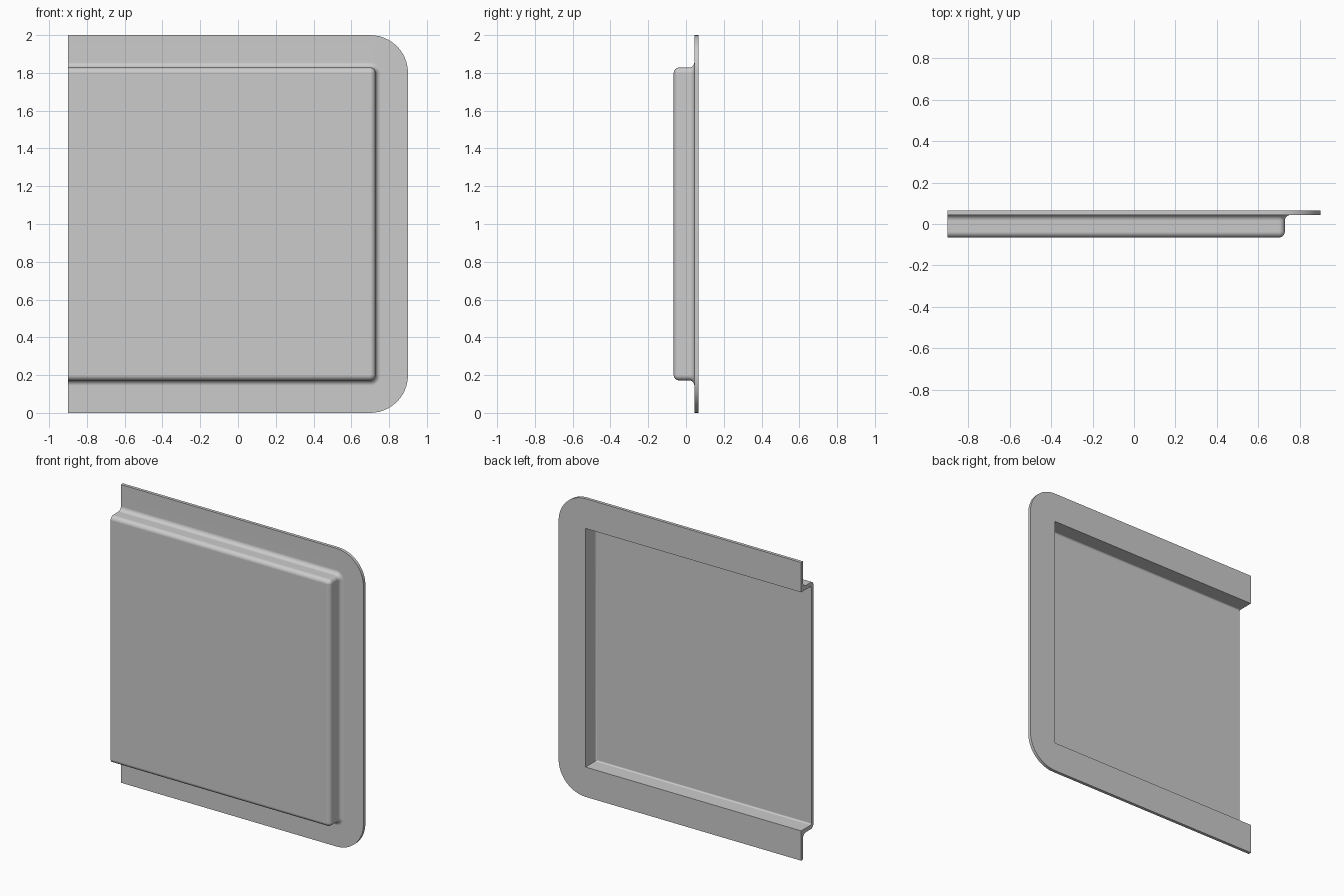
import bpy, bmesh, math

cube = bpy.data.objects.get("Cube")
if cube:
    bpy.data.objects.remove(cube, do_unlink=True)

HALF_W, HEIGHT = 0.9, 2.0
RIM = 0.2                  # rim width and outer corner radius
FRONT, BACK = -0.065, 0.065
SHEET = 0.021              # sheet thickness
ROUND = 0.028              # outer bend radius
INNER = 0.01               # inner bend radius
STEPS, CORNER = 6, 12


def arc(cm, cy, r, a0, a1):
    """Arc points (inset from the outline, y)."""
    angles = [math.radians(a0 + (a1 - a0) * i / STEPS) for i in range(STEPS + 1)]
    return [(cm + r * math.cos(a), cy + r * math.sin(a)) for a in angles]


def outline(inset):
    """U-shaped path, open at the left end, with rounded right corners."""
    r = RIM - inset
    cx = HALF_W - RIM
    pts = [(-HALF_W, inset)]
    for cz, start in ((RIM, -90), (HEIGHT - RIM, 0)):
        for i in range(CORNER + 1):
            a = math.radians(start + 90 * i / CORNER)
            if r > 0:
                dx, dz = math.cos(a), math.sin(a)
            else:
                dx, dz = 1, (-1 if start < 0 else 1)    # mitred inner corner
            pts.append((cx + r * dx, cz + r * dz))
    pts.append((-HALF_W, HEIGHT - inset))
    return pts


# Section from the inner floor, round the rim, to the front face
floor_y, rim_y = FRONT + SHEET, BACK - SHEET
wall = RIM - ROUND
section = arc(RIM + INNER, floor_y + INNER, INNER, 270, 180)
section += [(RIM, BACK), (0, BACK), (0, rim_y)]
section += arc(wall - ROUND, rim_y - ROUND, ROUND, 90, 0)
section += arc(RIM, FRONT + ROUND, ROUND, 180, 270)

# Loft the section along the path, then close floor, front and cut end
bm = bmesh.new()
rings = [[bm.verts.new((x, y, z)) for x, z in outline(m)] for m, y in section]
for a, b in zip(rings, rings[1:]):
    for i in range(len(a) - 1):
        bm.faces.new((a[i], a[i + 1], b[i + 1], b[i]))
bm.faces.new(rings[0])
bm.faces.new(rings[-1])
bm.faces.new([r[0] for r in rings] + [r[-1] for r in reversed(rings)])
bmesh.ops.remove_doubles(bm, verts=bm.verts, dist=0.0001)
bmesh.ops.recalc_face_normals(bm, faces=bm.faces)

mesh = bpy.data.meshes.new("pressed_panel")
bm.to_mesh(mesh)
bm.free()
panel = bpy.data.objects.new("pressed_panel", mesh)
bpy.context.collection.objects.link(panel)

# Plain grey
grey = bpy.data.materials.new("plain grey")
grey.use_nodes = True
colour = (0.6, 0.6, 0.6, 1)
grey.diffuse_color = colour
grey.node_tree.nodes["Principled BSDF"].inputs["Base Color"].default_value = colour
mesh.materials.append(grey)

# Smooth bends, flat faces kept flat
bpy.ops.object.select_all(action='DESELECT')
panel.select_set(True)
bpy.context.view_layer.objects.active = panel
bpy.ops.object.shade_smooth_by_angle(angle=math.radians(30))
weighted = panel.modifiers.new("flat_faces", 'WEIGHTED_NORMAL')
weighted.keep_sharp = True
